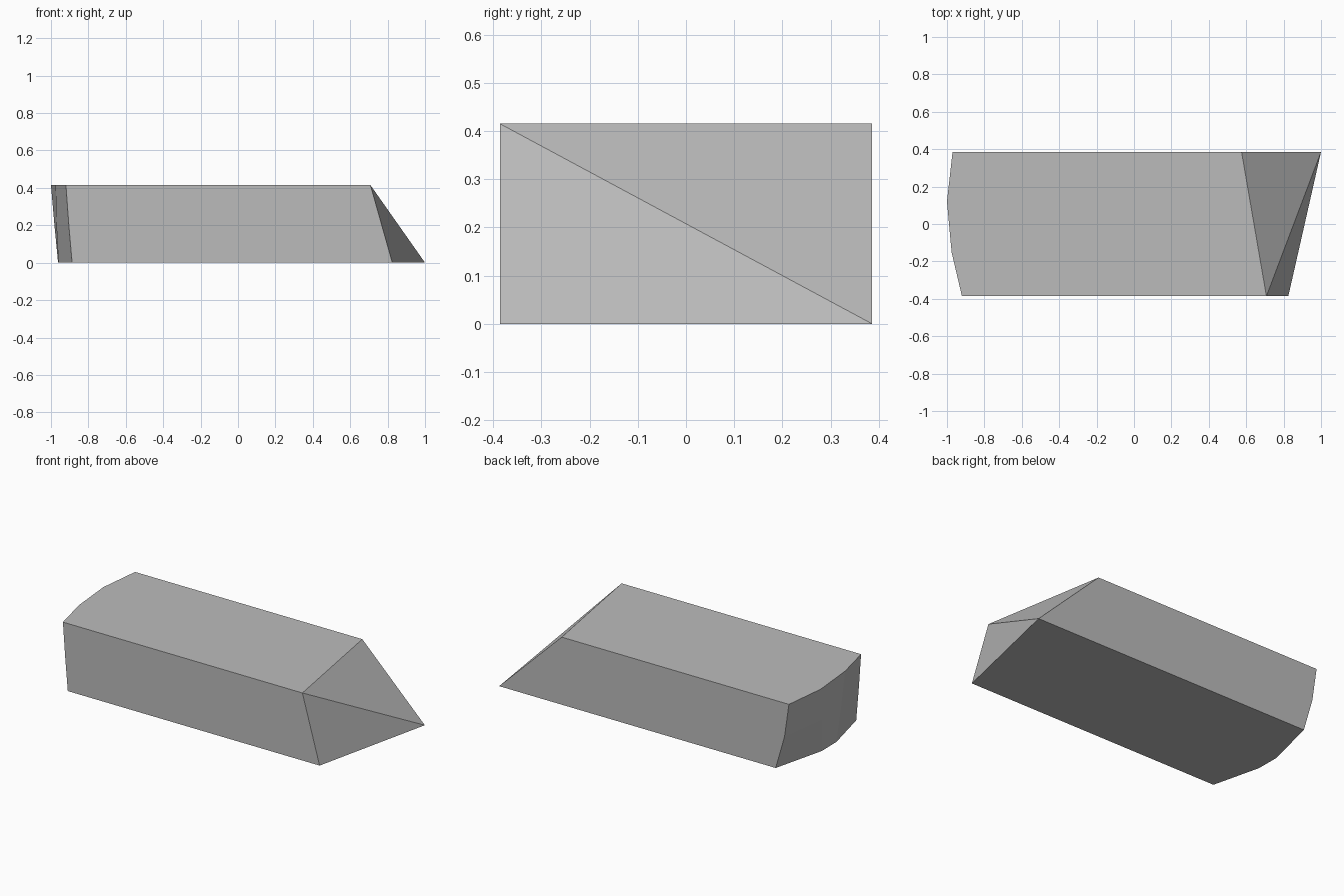
import bpy
import bmesh

default = bpy.data.objects.get("Cube")
if default:
    bpy.data.objects.remove(default, do_unlink=True)

HALF = 0.386     # half depth
HEIGHT = 0.415

stone = bpy.data.materials.new("plain grey")
stone.use_nodes = True
grey = (0.5, 0.5, 0.5, 1)
stone.diffuse_color = grey
stone.node_tree.nodes["Principled BSDF"].inputs["Base Color"].default_value = grey

# Rounded end: rows of (x, y) running front to back, from bottom to top
bottom = [(-0.887, -HALF), (-0.96, -0.09), (-0.962, 0.055), (-0.88, HALF)]
middle = [(-0.905, -HALF), (-0.971, -0.12), (-0.982, 0.088), (-0.94, HALF)]
top = [(-0.92, -HALF), (-0.975, -0.152), (-1.0, 0.12), (-0.97, HALF)]

bm = bmesh.new()
rows = [[bm.verts.new((x, y, HEIGHT * level / 2)) for x, y in row]
        for level, row in enumerate((bottom, middle, top))]
for low, high in zip(rows, rows[1:]):
    for i in range(len(low) - 1):
        bm.faces.new((low[i + 1], low[i], high[i], high[i + 1]))

# Slanted, twisted end
low_front = bm.verts.new((0.825, -HALF, 0))
low_back = bm.verts.new((1.0, HALF, 0))
top_front = bm.verts.new((0.708, -HALF, HEIGHT))
top_back = bm.verts.new((0.575, HALF, HEIGHT))
bm.faces.new((low_front, low_back, top_front))
bm.faces.new((low_back, top_back, top_front))

# Long flat sides, base and top
bm.faces.new([low_front, top_front] + [row[0] for row in reversed(rows)])
bm.faces.new([low_back, top_back] + [row[-1] for row in reversed(rows)])
bm.faces.new([low_front, low_back] + rows[0][::-1])
bm.faces.new([top_front, top_back] + rows[2][::-1])
bmesh.ops.recalc_face_normals(bm, faces=bm.faces)

mesh = bpy.data.meshes.new("slanted_block")
bm.to_mesh(mesh)
bm.free()
mesh.materials.append(stone)
block = bpy.data.objects.new("slanted_block", mesh)
bpy.context.collection.objects.link(block)
